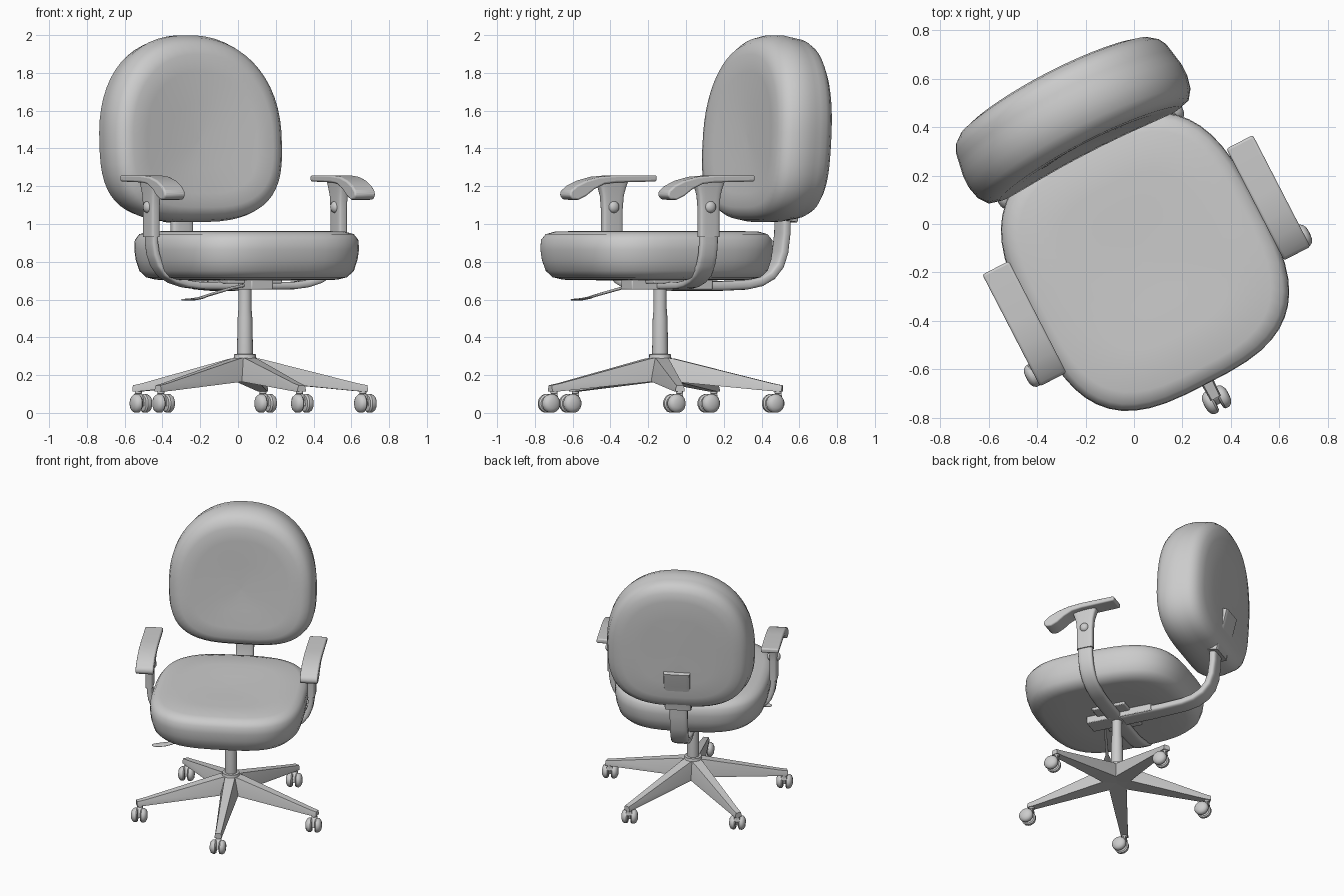
import bpy, bmesh
from math import sin, cos, pi, radians
from mathutils import Matrix, Vector

if "Cube" in bpy.data.objects:
    bpy.data.objects.remove(bpy.data.objects["Cube"])

# The chair is turned on its column: local x = right, y = back
M = Matrix.Translation((0.037, -0.137, 0)) @ Matrix.Rotation(radians(27.3), 4, 'Z')


def loft(name, rings, angle=40):
    """Skin a list of equal-length closed rings and cap both ends."""
    bm = bmesh.new()
    vs = [[bm.verts.new(p) for p in r] for r in rings]
    n = len(rings[0])
    for a, b in zip(vs, vs[1:]):
        for i in range(n):
            j = (i + 1) % n
            bm.faces.new((a[i], a[j], b[j], b[i]))
    bm.faces.new(vs[0])
    bm.faces.new(vs[-1])
    bmesh.ops.recalc_face_normals(bm, faces=bm.faces)
    me = bpy.data.meshes.new(name)
    bm.to_mesh(me)
    bm.free()
    ob = bpy.data.objects.new(name, me)
    bpy.context.collection.objects.link(ob)
    ob.matrix_world = M
    bpy.ops.object.select_all(action='DESELECT')
    ob.select_set(True)
    bpy.context.view_layer.objects.active = ob
    bpy.ops.object.shade_smooth_by_angle(angle=radians(angle))
    return ob


def oval(a, b, e=2.0, k=32):
    """Superellipse outline."""
    pts = []
    for i in range(k):
        c, s = cos(2 * pi * (i + .5) / k), sin(2 * pi * (i + .5) / k)
        pts.append((a * abs(c) ** (2 / e) * (1 if c > 0 else -1),
                    b * abs(s) ** (2 / e) * (1 if s > 0 else -1)))
    return pts


def turned(name, profile, center, axis='Z', k=20):
    """Round part from (radius, height) pairs along an axis."""
    rings = []
    for r, h in profile:
        ring = []
        for p, q in oval(r, r, 2, k):
            v = Vector((p, q, h)) if axis == 'Z' else Vector((h, p, q))
            ring.append(v + Vector(center))
        rings.append(ring)
    return loft(name, rings)


def sweep(name, path, hw, ht, plane, e=4, off=0):
    """Flat rounded bar along a path lying in the xz or yz plane."""
    rings = []
    for i, (a, z) in enumerate(path):
        p, q = path[max(i - 1, 0)], path[min(i + 1, len(path) - 1)]
        t = Vector((q[0] - p[0], q[1] - p[1])).normalized()
        ring = []
        for w, n in oval(hw, ht, e, 16):
            d, h = a - t.y * n, z + t.x * n
            ring.append((d, w + off, h) if plane == 'xz' else (w + off, d, h))
        rings.append(ring)
    return loft(name, rings)


def box(name, x, y, z0, z1):
    """Softly bevelled box from x, y and z ranges."""
    ob = loft(name, [[(x[0], y[0], z), (x[1], y[0], z), (x[1], y[1], z), (x[0], y[1], z)]
                     for z in (z0, z1)])
    m = ob.modifiers.new("bevel", 'BEVEL')
    m.width, m.segments = 0.006, 2
    return ob


# Seat cushion
rows = [(.02, .705), (.5, .702), (.8, .705), (.89, .718), (.95, .752), (.982, .81), (.995, .865),
        (.99, .915), (.95, .946), (.87, .96), (.6, .964), (.3, .958), (.02, .956)]
loft("seat", [[(x * s * (1 - .03 * y) - .004, y * s - .016, z) for x, y in oval(.53, .573, 3.1, 48)]
              for s, z in rows], 60)

# Backrest cushion: round top, squarer bottom, wrapped forward at the sides
rows = [(.02, -.135), (.35, -.14), (.65, -.148), (.82, -.148), (.92, -.128), (.975, -.086), (1, -.03),
        (1, .02), (.988, .05), (.978, .08), (.965, .115), (.93, .145), (.86, .168), (.75, .178),
        (.5, .18), (.02, .18)]
top, low = oval(.507, .555, 2.2, 56), oval(.507, .435, 3, 56)
outline = [t if t[1] > 0 else l for t, l in zip(top, low)]
loft("backrest", [[(x * s, .655 + d - .15 * (x * s) ** 2 + .06 * z * s, 1.445 + z * s)
                   for x, z in outline] for s, d in rows], 60)

# Backrest support bar and sleeve
sweep("back_support", [(.05, .672), (.35, .672), (.5, .678), (.58, .694), (.645, .728), (.69, .78),
                       (.715, .85), (.728, .95), (.735, 1.2)], .062, .026, 'yz')
sweep("back_sleeve", [(.738, 1.015), (.75, 1.1), (.79, 1.22), (.815, 1.32)], .092, .042, 'yz', 8)

# Tilt mechanism and seat plate
box("tilt_mechanism", (-.065, .065), (-.2, .28), .652, .705)
box("seat_plate", (-.16, .16), (-.12, .12), .685, .712)

# Arm frame: one flat bar running under the seat and up both sides
half = [(.08, .672), (.28, .674), (.36, .684), (.43, .704), (.49, .738), (.527, .785),
        (.548, .84), (.557, .9), (.558, 1.0)]
sweep("arm_frame", [(-x, z) for x, z in half[::-1]] + half, .052, .02, 'xz')

# Arm sleeves, knobs and pads
pad = [(.24, 1.258), (.0, 1.258), (-.1, 1.25), (-.18, 1.23), (-.24, 1.203), (-.275, 1.175),
       (-.28, 1.15), (-.262, 1.13), (-.225, 1.128), (-.18, 1.148), (-.13, 1.184), (-.07, 1.212),
       (.0, 1.22), (.24, 1.225)]
for s, side in ((-1, "left"), (1, "right")):
    loft(side + "_arm_sleeve", [[(s * .558 + x, y, z) for x, y in oval(t, w, 5, 20)]
                                for z, w, t in ((.93, .058, .026), (1.08, .058, .026), (1.15, .064, .028),
                                                (1.19, .075, .032), (1.23, .09, .036))])
    turned(side + "_arm_knob", [(.012, -.044), (.026, -.036), (.032, -.024), (.032, .024),
                                (.026, .036), (.012, .044)], (s * .558, 0, 1.09), 'X')
    ob = loft(side + "_arm_pad", [[(s * x + .006, y, z) for y, z in pad] for x in (.505, .628)], 35)
    m = ob.modifiers.new("bevel", 'BEVEL')
    m.width, m.segments, m.limit_method = .01, 3, 'ANGLE'

# Height lever with a flat paddle
lever = []
for x, y, z, w, t in ((-.04, -.1, .678, .009, .008), (-.16, -.15, .66, .009, .008),
                      (-.34, -.215, .62, .011, .007), (-.38, -.23, .609, .024, .006),
                      (-.43, -.245, .602, .033, .006), (-.49, -.26, .599, .028, .005),
                      (-.505, -.264, .599, .014, .004)):
    lever.append([(x - .37 * p, y + .93 * p, z + q) for p, q in oval(w, t, 2, 12)])
loft("height_lever", lever)

# Column and hub
turned("column", [(.042, .28), (.042, .34), (.039, .5), (.035, .55), (.035, .67)], (0, 0, 0))
turned("hub", [(.04, .168), (.06, .18), (.06, .292), (.058, .296), (.058, .31), (.046, .312)],
       (0, 0, 0), 'Z', 20)

# Five star legs with twin-wheel casters, all trailing forward
for i in range(5):
    a = radians(-90 + 72 * i)
    c, s = cos(a), sin(a)
    rings = []
    for r, wt, wb, z0, z1 in ((.0, .034, .062, .168, .298), (.08, .034, .06, .165, .286),
                              (.60, .02, .026, .115, .157), (.655, .018, .024, .112, .146)):
        sec = [(-wb, z0), (wb, z0), (wb, z0 + .015), (wt, z1), (-wt, z1), (-wb, z0 + .015)]
        rings.append([(r * c - w * s, r * s + w * c, z) for w, z in sec])
    loft(f"leg_{i + 1}", rings, 25)
    px, py = .632 * c, .632 * s
    turned(f"caster_stem_{i + 1}", [(.013, .07), (.013, .1), (.019, .102), (.019, .125)], (px, py, 0), 'Z', 12)
    sweep(f"caster_hood_{i + 1}", [(py + .012, .09), (py - .015, .085), (py - .03, .065), (py - .035, .035)],
          .02, .016, 'yz', 4, px)
    for d in (-1, 1):
        turned(f"caster_wheel_{i + 1}_{'left' if d < 0 else 'right'}",
               [(.02, .008 * d), (.042, .010 * d), (.05, .018 * d), (.05, .034 * d),
                (.042, .046 * d), (.026, .054 * d), (.006, .056 * d)], (px, py - .03, .05), 'X', 16)
